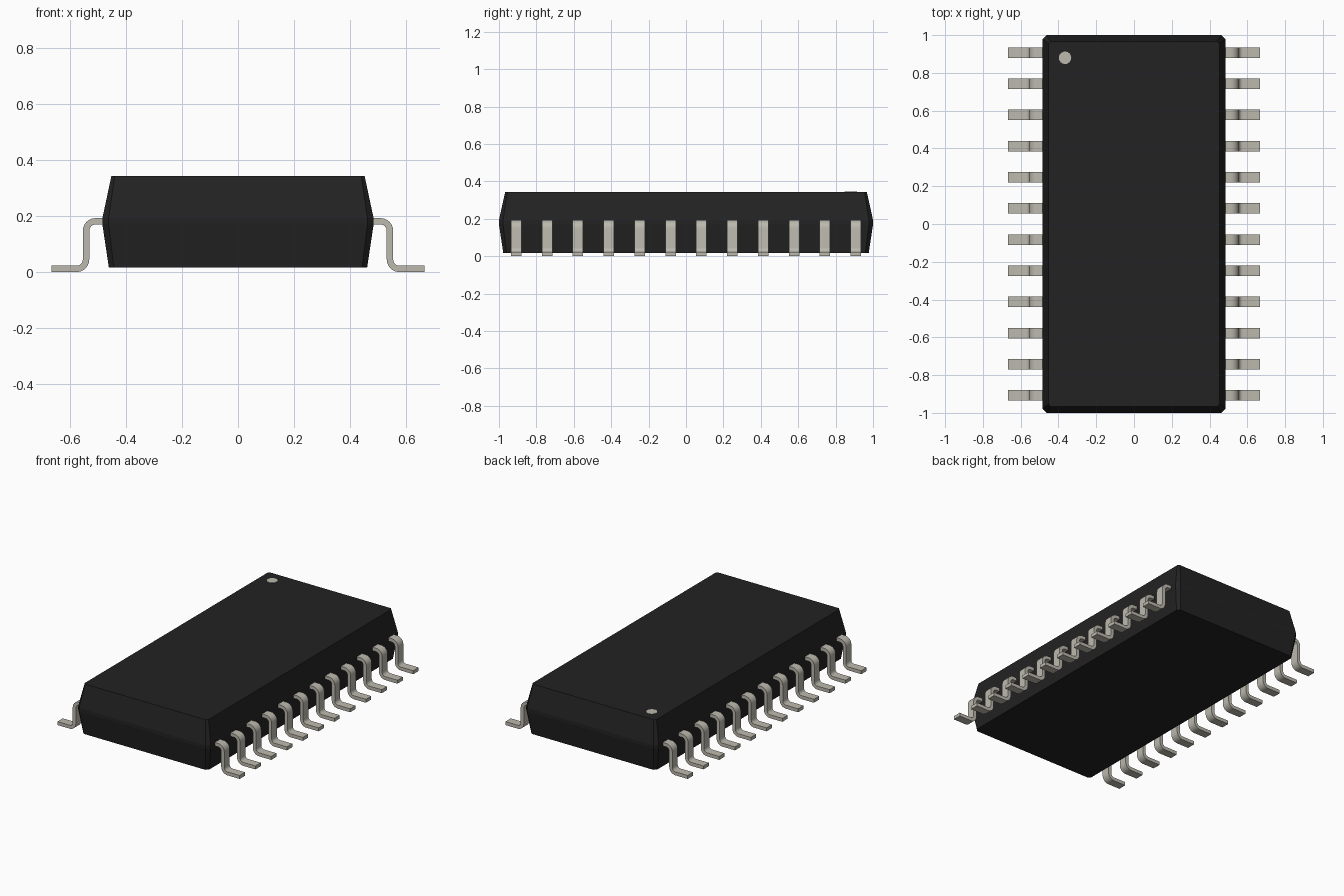
import bpy
import bmesh
import math

cube = bpy.data.objects.get("Cube")
if cube:
    bpy.data.objects.remove(cube, do_unlink=True)


def material(name, rgb, rough, metal=0.0):
    mat = bpy.data.materials.new(name)
    mat.use_nodes = True
    mat.diffuse_color = (*rgb, 1)
    node = next(n for n in mat.node_tree.nodes if n.type == 'BSDF_PRINCIPLED')
    node.inputs["Base Color"].default_value = (*rgb, 1)
    node.inputs["Roughness"].default_value = rough
    node.inputs["Metallic"].default_value = metal
    return mat


BLACK = material("black plastic", (0.017, 0.0165, 0.0165), 0.6)
METAL = material("tinned metal", (0.50, 0.485, 0.42), 0.5)


def finish(name, bm, mat):
    bmesh.ops.recalc_face_normals(bm, faces=bm.faces)
    mesh = bpy.data.meshes.new(name)
    bm.to_mesh(mesh)
    bm.free()
    mesh.materials.append(mat)
    obj = bpy.data.objects.new(name, mesh)
    bpy.context.collection.objects.link(obj)
    return obj


def loft(bm, rings):
    """Skin a stack of closed rings and cap both ends."""
    rows = [[bm.verts.new(p) for p in ring] for ring in rings]
    for a, b in zip(rows, rows[1:]):
        for i in range(len(a)):
            j = (i + 1) % len(a)
            bm.faces.new((a[i], a[j], b[j], b[i]))
    bm.faces.new(rows[0])
    bm.faces.new(rows[-1])


def chamfered_ring(hx, hy, c, z):
    return [(hx - c, -hy, z), (hx, -hy + c, z), (hx, hy - c, z), (hx - c, hy, z),
            (-hx + c, hy, z), (-hx, hy - c, z), (-hx, -hy + c, z), (-hx + c, -hy, z)]


# Moulded package, widest at the parting line
bm = bmesh.new()
loft(bm, [chamfered_ring(0.462, 0.977, 0.018, 0.017),
          chamfered_ring(0.485, 1.0, 0.022, 0.170),
          chamfered_ring(0.485, 1.0, 0.022, 0.193),
          chamfered_ring(0.453, 0.967, 0.012, 0.343)])
finish("package_body", bm, BLACK)

# Pin one marker
bm = bmesh.new()
bmesh.ops.create_cone(bm, cap_ends=True, segments=24, radius1=0.033,
                      radius2=0.033, depth=0.004)
bmesh.ops.translate(bm, verts=bm.verts, vec=(-0.365, 0.88, 0.3425))
finish("pin_one_marker", bm, METAL)

# Gull-wing lead profile
R_OUT, R_IN, STEPS = 0.045, 0.022, 6


def arc(cx, cz, r, start, end):
    return [(cx + r * math.cos(math.radians(start + (end - start) * i / STEPS)),
             cz + r * math.sin(math.radians(start + (end - start) * i / STEPS)))
            for i in range(STEPS + 1)]


TOP = (0.510, 0.148)     # centre of the shoulder bend
LOW = (0.577, 0.045)     # centre of the ankle bend
upper = [(0.45, 0.193)] + arc(*TOP, R_OUT, 90, 0) + arc(*LOW, R_IN, 180, 270) + [(0.667, 0.023)]
lower = [(0.45, 0.170)] + arc(*TOP, R_IN, 90, 0) + arc(*LOW, R_OUT, 180, 270) + [(0.667, 0.0)]


def lead(name, side, y, half=0.028):
    bm = bmesh.new()
    loft(bm, [[(side * u[0], y - half, u[1]), (side * u[0], y + half, u[1]),
               (side * v[0], y + half, v[1]), (side * v[0], y - half, v[1])]
              for u, v in zip(upper, lower)])
    obj = finish(name, bm, METAL)
    bpy.ops.object.select_all(action='DESELECT')
    obj.select_set(True)
    bpy.context.view_layer.objects.active = obj
    bpy.ops.object.shade_smooth_by_angle(angle=math.radians(30))


# Twelve leads along each long side
for i in range(12):
    y = 0.9075 - 0.165 * i
    lead(f"left_lead_{i + 1}", 1, y)
    lead(f"right_lead_{i + 1}", -1, y)
